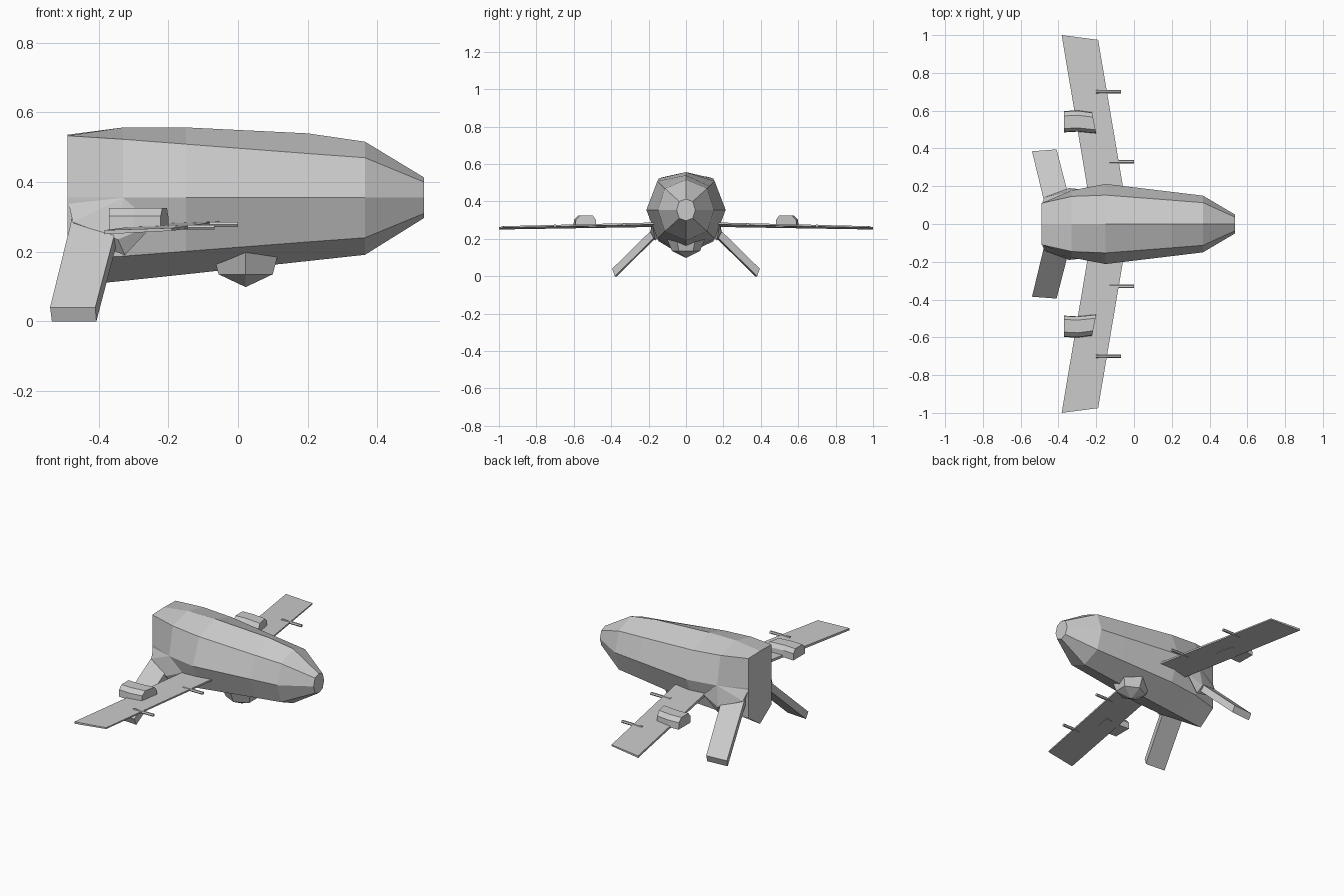
import bpy, bmesh
from math import cos, sin, pi

if "Cube" in bpy.data.objects:
    bpy.data.objects.remove(bpy.data.objects["Cube"])


def finish(name, bm, mirrored):
    bmesh.ops.recalc_face_normals(bm, faces=bm.faces)
    me = bpy.data.meshes.new(name)
    bm.to_mesh(me)
    bm.free()
    ob = bpy.data.objects.new(name, me)
    bpy.context.collection.objects.link(ob)
    if mirrored:
        mod = ob.modifiers.new("Mirror", 'MIRROR')
        mod.use_axis = (False, True, False)
        mod.use_mirror_merge = False
    return ob


def loft(name, rings, mirrored=False):
    """Skin a list of equal-length rings and cap both ends."""
    bm = bmesh.new()
    loops = [[bm.verts.new(p) for p in ring] for ring in rings]
    n = len(loops[0])
    for a, b in zip(loops, loops[1:]):
        for i in range(n):
            j = (i + 1) % n
            bm.faces.new((a[i], a[j], b[j], b[i]))
    bm.faces.new(loops[0])
    bm.faces.new(loops[-1])
    return finish(name, bm, mirrored)


# Fuselage: eight-sided sections (x, top z, diagonal y, diagonal dz, side y, bottom z)
MID = 0.355
sections = [
    (-0.49, 0.536, 0.110, 0.178, 0.108, 0.100),
    (-0.33, 0.557, 0.146, 0.168, 0.178, 0.116),
    (-0.15, 0.557, 0.153, 0.154, 0.212, 0.135),
    (0.20, 0.540, 0.126, 0.127, 0.170, 0.173),
    (0.365, 0.516, 0.113, 0.115, 0.150, 0.191),
    (0.535, 0.413, 0.036, 0.045, 0.050, 0.297)]
loft("fuselage", [[(x, 0, t), (x, d, MID + h), (x, s, MID), (x, d, MID - h),
                   (x, 0, b), (x, -d, MID - h), (x, -s, MID), (x, -d, MID + h)]
                  for x, t, d, h, s, b in sections])

# Main wings: thin swept slabs
loft("wing", [
    [(-0.22, 0.03, 0.283), (-0.03, 0.03, 0.291), (-0.03, 0.03, 0.280), (-0.22, 0.03, 0.266)],
    [(-0.383, 1.0, 0.262), (-0.19, 0.975, 0.268), (-0.19, 0.975, 0.260), (-0.383, 1.0, 0.250)]],
    mirrored=True)

# Downward tail fins that double as rear legs
fin = []
for y, z, xa, xb in ((0.10, 0.325, -0.47, -0.335), (0.39, 0.04, -0.54, -0.41)):
    fin.append([(xa, y - 0.005, z), (xb, y + 0.005, z),
                (xb + 0.003, y - 0.01, z - 0.04), (xa + 0.005, y - 0.02, z - 0.04)])
loft("tail_fin", fin, mirrored=True)

# Fairing where each fin meets the body
bm = bmesh.new()
for p in [(-0.49, 0.10, 0.355), (-0.33, 0.178, 0.355), (-0.475, 0.14, 0.285),
          (-0.345, 0.19, 0.235), (-0.325, 0.165, 0.19), (-0.46, 0.12, 0.24),
          (-0.24, 0.18, 0.28), (-0.35, 0.08, 0.3)]:
    bm.verts.new(p)
bmesh.ops.convex_hull(bm, input=bm.verts)
finish("fin_fairing", bm, True)

# Pods on top of the wings
pod = [(0.485, 0.262), (0.487, 0.302), (0.505, 0.325),
       (0.572, 0.325), (0.595, 0.302), (0.598, 0.262)]
loft("wing_pod", [[(-0.37, y, z) for y, z in pod],
                  [(-0.30, y + 0.004, z) for y, z in pod],
                  [(-0.20 - (y - 0.485) * 0.2, y - 0.006, z) for y, z in pod]], mirrored=True)

# Short probes ahead of the leading edge
for name, y, z, x0, x1 in (("inner_probe", 0.33, 0.278, -0.13, 0.0),
                           ("outer_probe", 0.70, 0.270, -0.20, -0.068)):
    ring = [(0.010 * cos(i * pi / 3), 0.008 * sin(i * pi / 3)) for i in range(6)]
    loft(name, [[(x, y + a, z + b) for a, b in ring] for x in (x0, x1)], mirrored=True)

# Belly sensor turret: six-sided, tapering to a point
turret = [(0.24, 0.100, 0.100), (0.195, 0.108, 0.100), (0.135, 0.090, 0.075), (0.099, 0.002, 0.002)]
loft("belly_turret", [[(0.022 + rx * cos(pi / 6 + i * pi / 3), ry * sin(pi / 6 + i * pi / 3), z)
                       for i in range(6)] for z, rx, ry in turret])
